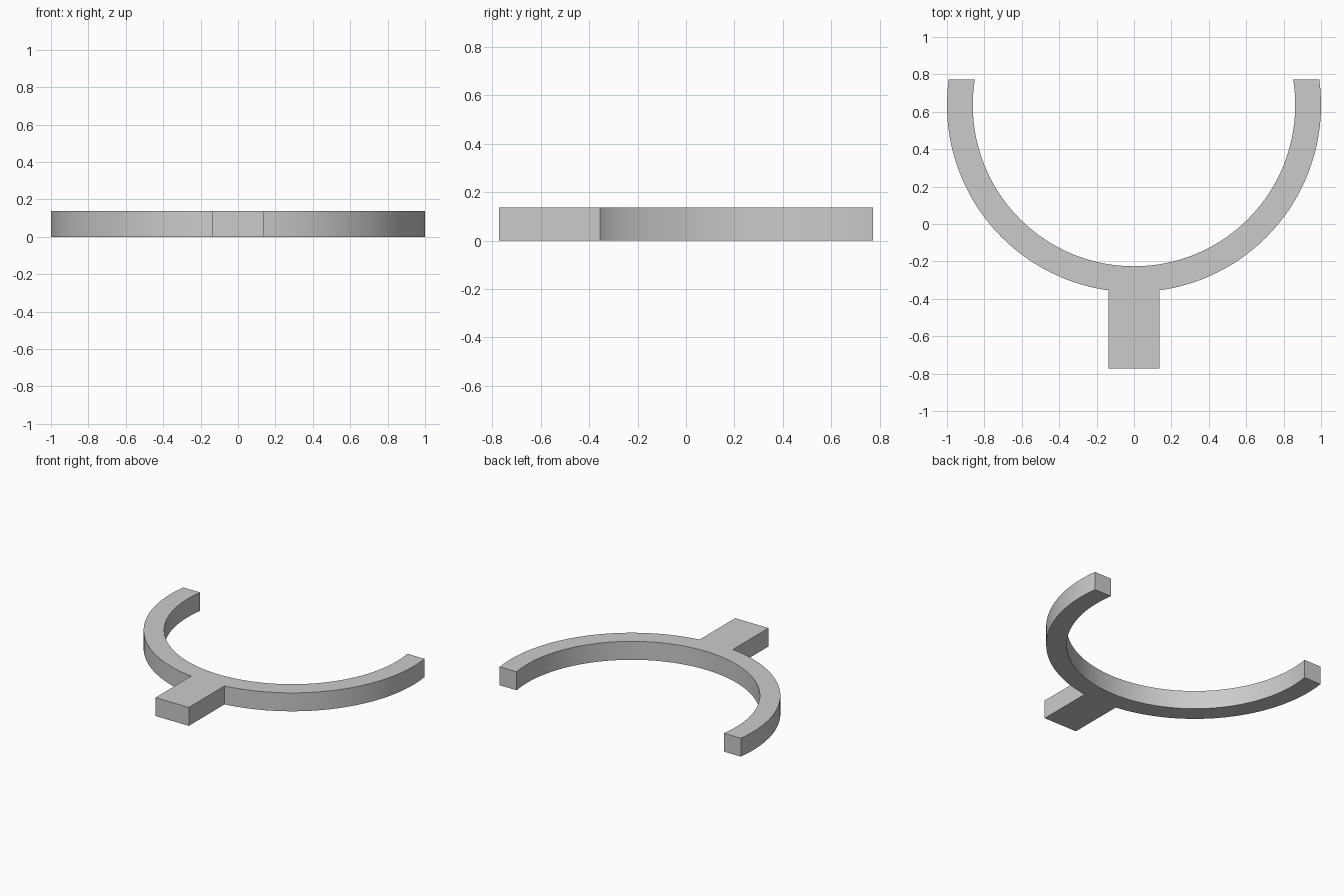
import bpy, bmesh
from math import asin, acos, pi, sin, cos

old = bpy.data.objects.get("Cube")
if old:
    bpy.data.objects.remove(old, do_unlink=True)

OUTER, INNER = 1.0, 0.862   # ring radii
CENTRE_Y = 0.636            # ring centre
END_Y = 0.772               # flat cut of the arm tips, and stem end at the front
STEM = 0.137                # half width of the stem
HEIGHT = 0.137


def arc(radius, start, end, steps):
    """Points along an arc of the ring, both ends included."""
    angles = [start + (end - start) * i / steps for i in range(steps + 1)]
    return [(radius * cos(a), CENTRE_Y + radius * sin(a)) for a in angles]


# Angles where the arms are cut off and where the stem meets the ring
outer_tip = asin((END_Y - CENTRE_Y) / OUTER)
inner_tip = asin((END_Y - CENTRE_Y) / INNER)
stem_angle = acos(STEM / OUTER)

# Closed outline: left arm, stem, right arm, then back along the inside
outline = arc(OUTER, outer_tip, -stem_angle, 48)
outline += [(STEM, -END_Y), (-STEM, -END_Y)]
outline += arc(OUTER, stem_angle - pi, -pi - outer_tip, 48)
outline += arc(INNER, -pi - inner_tip, inner_tip, 96)

# Extrude the outline into a solid
bm = bmesh.new()
base = bm.faces.new([bm.verts.new((x, y, 0)) for x, y in outline])
top = bmesh.ops.extrude_face_region(bm, geom=[base], use_keep_orig=True)
bmesh.ops.translate(bm, vec=(0, 0, HEIGHT),
                    verts=[v for v in top["geom"] if isinstance(v, bmesh.types.BMVert)])
bmesh.ops.recalc_face_normals(bm, faces=bm.faces)
mesh = bpy.data.meshes.new("forked_ring_holder")
bm.to_mesh(mesh)
bm.free()

# Plain grey material
grey = bpy.data.materials.new("plain_grey")
grey.use_nodes = True
colour = (0.6, 0.6, 0.6, 1)
grey.diffuse_color = colour
grey.node_tree.nodes["Principled BSDF"].inputs["Base Color"].default_value = colour
mesh.materials.append(grey)

holder = bpy.data.objects.new("forked_ring_holder", mesh)
bpy.context.collection.objects.link(holder)
bpy.ops.object.select_all(action="DESELECT")
holder.select_set(True)
bpy.context.view_layer.objects.active = holder
bpy.ops.object.shade_smooth_by_angle(angle=pi / 6)
